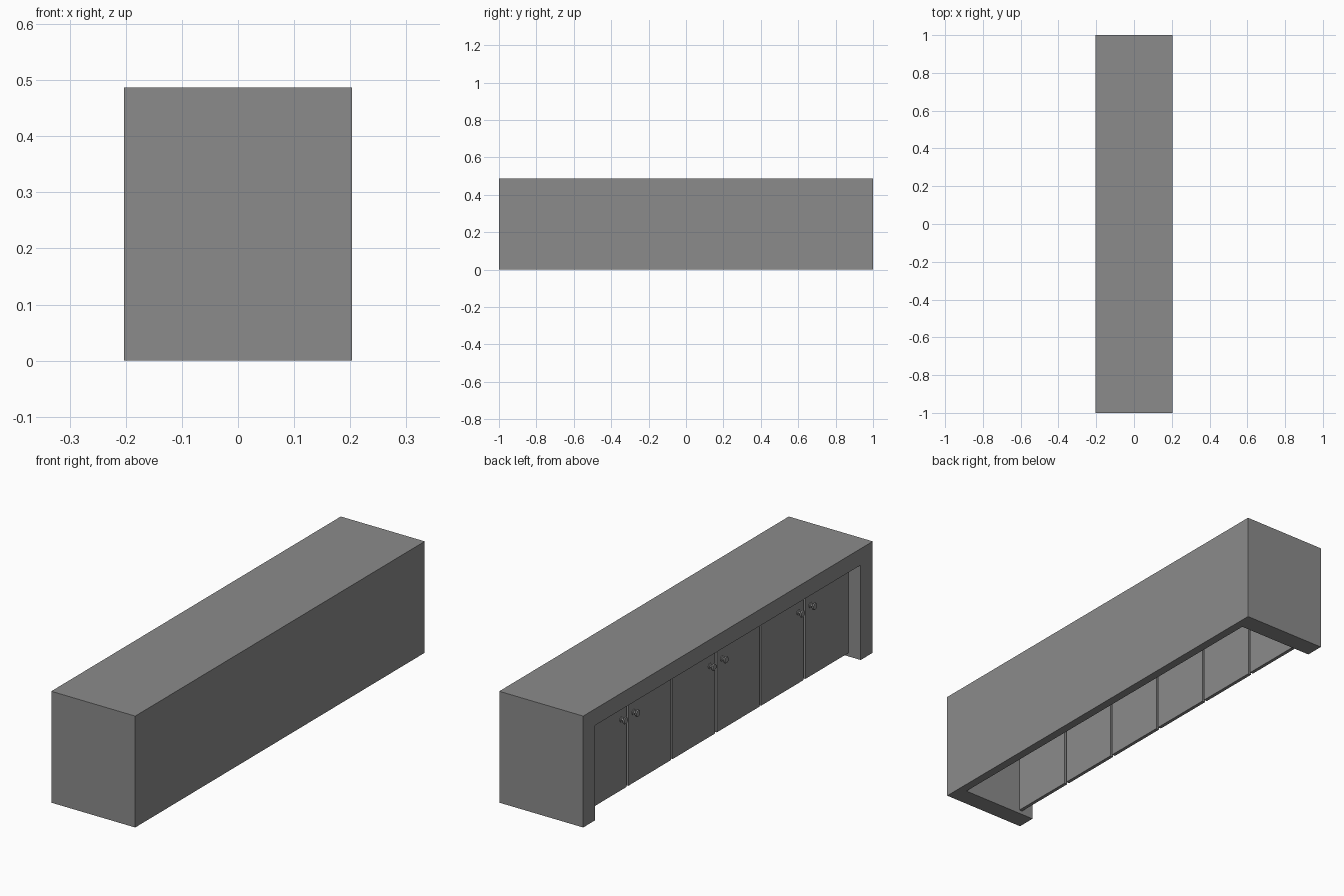
import bpy, bmesh, math
from mathutils import Matrix, Vector

cube = bpy.data.objects.get("Cube")
if cube:
    bpy.data.objects.remove(cube, do_unlink=True)

grey = bpy.data.materials.new("cabinet grey")
grey.use_nodes = True
grey.diffuse_color = (0.26, 0.26, 0.26, 1)
grey.node_tree.nodes["Principled BSDF"].inputs["Base Color"].default_value = grey.diffuse_color


def finish(name, bm):
    bmesh.ops.recalc_face_normals(bm, faces=bm.faces[:])
    mesh = bpy.data.meshes.new(name)
    bm.to_mesh(mesh)
    bm.free()
    mesh.materials.append(grey)
    obj = bpy.data.objects.new(name, mesh)
    bpy.context.collection.objects.link(obj)
    return obj


def box(name, low, high):
    low, high = Vector(low), Vector(high)
    bm = bmesh.new()
    matrix = Matrix.Translation((low + high) / 2) @ Matrix.Diagonal((high - low).to_4d())
    bmesh.ops.create_cube(bm, size=1, matrix=matrix)
    return finish(name, bm)


def lathe(name, profile, origin):
    """Spin (radius, distance) points around an axis pointing to -x."""
    bm = bmesh.new()
    verts = [bm.verts.new((-d, r, 0)) for r, d in profile]
    edges = [bm.edges.new(pair) for pair in zip(verts, verts[1:])]
    bmesh.ops.spin(bm, geom=verts + edges, axis=(1, 0, 0), cent=(0, 0, 0),
                   angle=math.tau, steps=16, use_duplicate=False)
    bmesh.ops.remove_doubles(bm, verts=bm.verts[:], dist=0.0001)
    obj = finish(name, bm)
    obj.location = origin
    bpy.ops.object.select_all(action='DESELECT')
    obj.select_set(True)
    bpy.context.view_layer.objects.active = obj
    bpy.ops.object.shade_smooth_by_angle(angle=math.radians(40))
    return obj


# Overall sizes
half_x, half_y, height = 0.203, 1.0, 0.487
inner_y, ceiling, back_x = 0.917, 0.415, 0.165
door_x, door_thick, door_floor, gap = -0.145, 0.015, 0.016, 0.012

# Carcass: solid block hollowed from the door side and from below
carcass = box("carcass", (-half_x, -half_y, 0), (half_x, half_y, height))
cutter = box("carcass_cutter", (-1, -inner_y, -1), (back_x, inner_y, ceiling))
cutter.hide_render = True
cut = carcass.modifiers.new("hollow", 'BOOLEAN')
cut.operation = 'DIFFERENCE'
cut.solver = 'EXACT'
cut.object = cutter
bpy.context.view_layer.objects.active = carcass
bpy.ops.object.modifier_apply(modifier=cut.name)
bpy.data.objects.remove(cutter, do_unlink=True)

# Six recessed doors in three pairs, each with a knob beside the pair's seam
knob_profile = [(0, 0), (0.012, 0), (0.012, 0.003), (0.006, 0.005), (0.006, 0.012),
                (0.014, 0.015), (0.016, 0.019), (0.013, 0.023), (0, 0.025)]
width = 2 * inner_y / 6
for i in range(6):
    start = -inner_y + i * width
    low = start + (gap / 2 if i > 0 else 0)
    high = start + width - (gap / 2 if i < 5 else 0)
    box(f"door_{i + 1}", (door_x, low, door_floor), (door_x + door_thick, high, ceiling))
    knob_y = start + width - 0.042 if i % 2 == 0 else start + 0.042
    lathe(f"knob_{i + 1}", knob_profile, (door_x, knob_y, 0.325))
